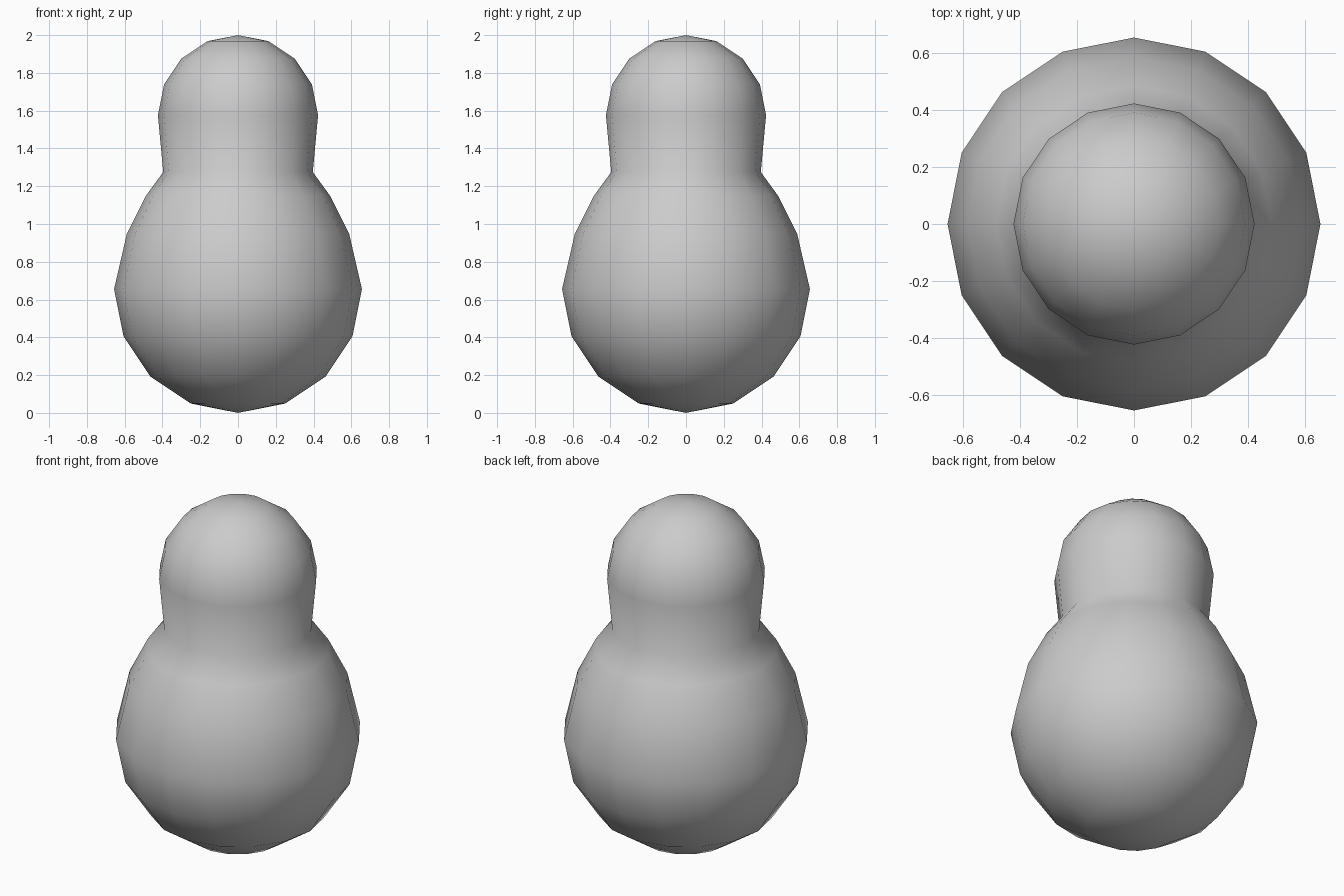
import bpy, bmesh
from math import cos, sin, pi

if "Cube" in bpy.data.objects:
    bpy.data.objects.remove(bpy.data.objects["Cube"])

SIDES = 16
STEP = pi / 8


def arc(radius, centre_z, first, last):
    """Quarter-circle profile points (radius, z), stepped up from the bottom pole."""
    return [(radius * sin(i * STEP), centre_z - radius * cos(i * STEP))
            for i in range(first, last + 1)]


# Profile: lower body, shoulders and neck, upper head
profile = arc(0.656, 0.656, 1, 4)
profile += [(0.588, 0.95), (0.487, 1.15), (0.396, 1.275)]
profile += arc(0.424, 1.576, 4, 7)

# Turn the profile around z
bm = bmesh.new()
rings = [[bm.verts.new((r * cos(2 * pi * k / SIDES), r * sin(2 * pi * k / SIDES), z))
          for k in range(SIDES)] for r, z in profile]
bottom = bm.verts.new((0, 0, 0))
top = bm.verts.new((0, 0, 2))
for k in range(SIDES):
    n = (k + 1) % SIDES
    bm.faces.new((bottom, rings[0][n], rings[0][k]))
    bm.faces.new((top, rings[-1][k], rings[-1][n]))
    for lower, upper in zip(rings, rings[1:]):
        bm.faces.new((lower[k], lower[n], upper[n], upper[k]))
for face in bm.faces:
    face.smooth = True

mesh = bpy.data.meshes.new("body_and_head")
bm.to_mesh(mesh)
bm.free()
bpy.context.collection.objects.link(bpy.data.objects.new("body_and_head", mesh))
